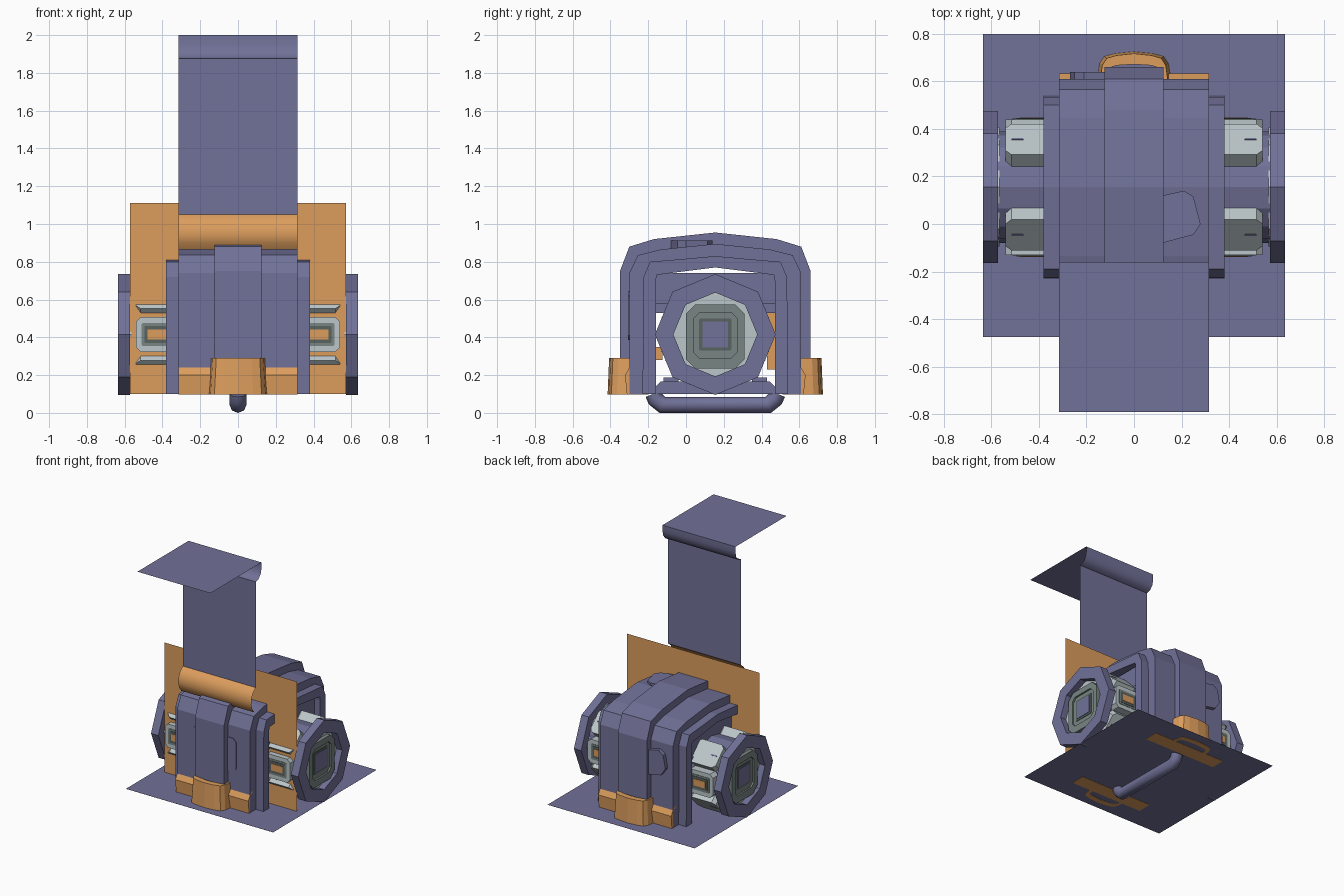
import bpy, bmesh, math
from mathutils import Vector, Matrix

if "Cube" in bpy.data.objects:
    bpy.data.objects.remove(bpy.data.objects["Cube"])

CY, AZ = 0.155, 0.415          # body centre line (y) and axle height (z)


def material(name, rgb):
    m = bpy.data.materials.new(name)
    m.diffuse_color = (*rgb, 1)
    m.use_nodes = True
    m.node_tree.nodes["Principled BSDF"].inputs["Base Color"].default_value = m.diffuse_color
    return m


PURPLE = material("slate purple", (0.165, 0.165, 0.315))
ORANGE = material("orange", (0.72, 0.34, 0.11))
LIGHT = material("light grey", (0.50, 0.57, 0.59))
GREY = material("green grey", (0.19, 0.235, 0.225))
DARK = material("dark grey", (0.10, 0.125, 0.12))


def finish(name, bm, mat, smooth=False):
    bmesh.ops.recalc_face_normals(bm, faces=bm.faces)
    me = bpy.data.meshes.new(name)
    bm.to_mesh(me)
    bm.free()
    me.materials.append(mat)
    ob = bpy.data.objects.new(name, me)
    bpy.context.collection.objects.link(ob)
    for p in me.polygons:
        p.use_smooth = smooth
    return ob


# axis maps: profile (a, b) plus depth t -> point
def along_x(a, b, t): return (t, a, b)
def along_y(a, b, t): return (a, t, b)
def along_z(a, b, t): return (a, b, t)


def prism(name, pts, lo, hi, axis, mat):
    bm = bmesh.new()
    r0 = [bm.verts.new(axis(a, b, lo)) for a, b in pts]
    r1 = [bm.verts.new(axis(a, b, hi)) for a, b in pts]
    bm.faces.new(r0)
    bm.faces.new(r1)
    for i in range(len(pts)):
        j = (i + 1) % len(pts)
        bm.faces.new((r0[i], r0[j], r1[j], r1[i]))
    return finish(name, bm, mat)


def band(name, outer, inner, lo, hi, axis, mat, closed=False):
    """Strip between two matching outlines, extruded along an axis."""
    bm = bmesh.new()
    n = len(outer)
    rows = [[bm.verts.new(axis(a, b, t)) for a, b in pts]
            for pts, t in ((outer, lo), (outer, hi), (inner, hi), (inner, lo))]
    for k in range(4):
        r, s = rows[k], rows[(k + 1) % 4]
        for i in range(n if closed else n - 1):
            j = (i + 1) % n
            bm.faces.new((r[i], r[j], s[j], s[i]))
    if not closed:
        for i in (0, n - 1):
            bm.faces.new([r[i] for r in rows])
    return finish(name, bm, mat)


def sheet(name, path, half, mat, smooth=False):
    """Thin sheet: (y, z) path swept across x."""
    bm = bmesh.new()
    l = [bm.verts.new((-half, y, z)) for y, z in path]
    r = [bm.verts.new((half, y, z)) for y, z in path]
    for i in range(len(path) - 1):
        bm.faces.new((l[i], r[i], r[i + 1], l[i + 1]))
    return finish(name, bm, mat, smooth)


def box(name, x, y, z, mat):
    return prism(name, [(x[0], y[0]), (x[1], y[0]), (x[1], y[1]), (x[0], y[1])],
                 z[0], z[1], along_z, mat)


def full(half):                # mirror a half profile about the centre line
    return [(CY - d, z) for d, z in half] + [(CY + d, z) for d, z in half[-2::-1]]


def chamfered(cx, cy, hx, hy, c):
    return [(cx + a, cy + b) for a, b in
            ((-hx + c, -hy), (hx - c, -hy), (hx, -hy + c), (hx, hy - c),
             (hx - c, hy), (-hx + c, hy), (-hx, hy - c), (-hx, -hy + c))]


def ngon(r, n=8):
    return [(CY + r * math.sin(2 * math.pi * i / n), AZ + r * math.cos(2 * math.pi * i / n))
            for i in range(n)]


# Flat sheets: base, tall panel, top flap, rear orange panel
box("base_sheet", (-.635, .635), (-.475, .8), (.1, .1005), PURPLE)
sheet("orange_panel", [(-.09, .1), (-.09, 1.112)], .572, ORANGE)
sheet("tall_panel", [(-.23, 1.05), (-.23, 1.875)], .315, PURPLE)
sheet("top_flap", [(-.16, 2), (-.79, 2)], .315, PURPLE)
sheet("flap_curl", [(-.16, 2), (-.16, 1.955), (-.17, 1.915), (-.195, 1.885), (-.23, 1.875)],
      .315, PURPLE, True)
sheet("orange_curl", [(-.23, 1.05), (-.262, 1.025), (-.282, .985), (-.287, .94),
                      (-.275, .9), (-.25, .865)], .315, ORANGE, True)

# Arched body: centre strap, shell and end ribs
strap = full([(.505, .1), (.505, .75), (.455, .88), (.325, .92), (0, .955)])
shell = full([(.455, .1), (.455, .74), (.41, .835), (.29, .865), (0, .895)])
rib = full([(.385, .1), (.38, .72), (.345, .80), (.2, .812), (0, .83)])
inner = full([(.315, .1), (.315, .70), (.31, .73), (.2, .745), (0, .77)])
band("centre_strap", strap, shell, -.125, .125, along_x, PURPLE)
band("body_shell", shell, rib, -.315, .315, along_x, PURPLE)
band("end_ribs", rib, inner, -.38, .38, along_x, PURPLE)
box("inner_roof", (-.33, .33), (-.16, .47), (.58, .74), PURPLE)
box("inner_rail", (-.34, .34), (-.16, .47), (.53, .58), PURPLE)

# Plates and bumps on the shell
prism("front_plate", chamfered(0, .515, .195, .13, .025), -.306, -.295, along_y, PURPLE)
prism("back_bump", [(-.12, .48), (-.23, .5), (-.27, .56), (-.25, .66), (-.21, .69), (-.12, .67)],
      .60, .64, along_y, PURPLE)
prism("top_bump", [(.12, -.08), (.25, -.045), (.28, 0), (.25, .115), (.21, .14), (.12, .12)],
      .86, .912, along_z, PURPLE)

# Orange clamps at the feet, front and back
for side, s in (("front", -1), ("back", 1)):
    bar = [(.355, .098), (.468, .098), (.478, .2), (.445, .256), (.355, .26)]
    prism(side + "_clamp_bar", [(CY + s * d, z) for d, z in bar], -.315, .315, along_x, ORANGE)
    half_o = [(-.155, .455), (-.145, .52), (-.125, .55), (-.08, .562), (0, .57)]
    half_i = [(-.128, .455), (-.126, .49), (-.115, .51), (-.08, .52), (0, .525)]
    o, i = ([(x, CY + s * d) for x, d in h] + [(-x, CY + s * d) for x, d in h[-2::-1]]
            for h in (half_o, half_i))
    clip = band(side + "_clamp_clip", o, i, .098, .29, along_z, ORANGE)
    for v in clip.data.vertices:          # taper towards the top
        if v.co.z > .2:
            v.co.x *= .92
            v.co.y -= s * .008
box("back_inner_strip", (-.3, .3), (.43, .475), (.23, .53), ORANGE)
box("front_inner_strip", (-.3, .3), (-.165, -.125), (.28, .35), ORANGE)

# Handle under the base and rail on top of it
cu = bpy.data.curves.new("handle", 'CURVE')
cu.dimensions = '3D'
cu.bevel_depth, cu.bevel_resolution, cu.use_fill_caps = .045, 2, True
path = [(-.172, .115), (-.16, .085), (-.125, .056), (.435, .056), (.47, .085), (.482, .115)]
sp = cu.splines.new('POLY')
sp.points.add(len(path) - 1)
for p, (y, z) in zip(sp.points, path):
    p.co = (0, y, z, 1)
sp.use_smooth = True
tmp = bpy.data.objects.new("handle_curve", cu)
bpy.context.collection.objects.link(tmp)
bpy.context.view_layer.update()
me = bpy.data.meshes.new_from_object(tmp.evaluated_get(bpy.context.evaluated_depsgraph_get()))
bpy.data.objects.remove(tmp)
me.materials.clear()
me.materials.append(PURPLE)
handle = bpy.data.objects.new("handle", me)
bpy.context.collection.objects.link(handle)
me.transform(Matrix.Translation((0, 0, -min(v.co.z for v in me.vertices))))
prism("handle_rail", [(-.16, .1), (.47, .1), (.47, .14), (.445, .165), (-.135, .165), (-.16, .14)],
      -.045, .045, along_x, PURPLE)
for y in (-.08, .39):
    box("rail_bump", (-.03, .03), (y - .04, y + .04), (.16, .188), PURPLE)


# Axles, wheels and hubs on both sides
def pad(name, s, ang, hx, hw, r0, r1, c, mat, cx=.43):
    """Chamfered block lying on the axle at an angle."""
    ob = prism(name, chamfered(s * cx, 0, hx, hw, c), r0, r1, along_y, mat)
    ob.data.transform(Matrix.Translation((0, CY, AZ)) @ Matrix.Rotation(ang, 4, 'X'))


for side, s in (("left", -1), ("right", 1)):
    prism(side + "_axle", ngon(.235, 16), s * .3, s * .58, along_x, PURPLE)
    band(side + "_wheel_ring", ngon(.32), ngon(.222), s * .572, s * .635, along_x, PURPLE, True)
    prism(side + "_hub_plate", ngon(.25), s * .565, s * .585, along_x, LIGHT)
    band(side + "_hub_frame", chamfered(CY, AZ - .01, .155, .17, .05),
         chamfered(CY, AZ - .005, .115, .12, .03), s * .58, s * .615, along_x, GREY, True)
    prism(side + "_hub_inset", chamfered(CY, AZ, .12, .125, .03), s * .58, s * .602, along_x, GREY)
    prism(side + "_hub_rim", chamfered(CY, AZ, .085, .085, .005), s * .6, s * .606, along_x, DARK)
    prism(side + "_hub_centre", chamfered(CY, AZ, .068, .07, .002), s * .6, s * .61, along_x, PURPLE)
    for k in (0, 1, 3, 4, 5, 7):
        a = k * math.pi / 4
        pad(side + "_pad", s, a, .11, .092, .2, .285, .025, LIGHT)
        if k in (0, 4):                    # framed inset on front and back pads
            pad(side + "_pad_inset", s, a, .08, .06, .28, .288, .005, GREY)
            pad(side + "_pad_rim", s, a, .065, .045, .28, .291, .003, DARK)
            pad(side + "_pad_core", s, a, .05, .026, .28, .294, .002, ORANGE)
        else:                              # small slit on diagonal pads
            pad(side + "_pad_slit", s, a, .025, .005, .28, .287, .002, PURPLE, .49)
